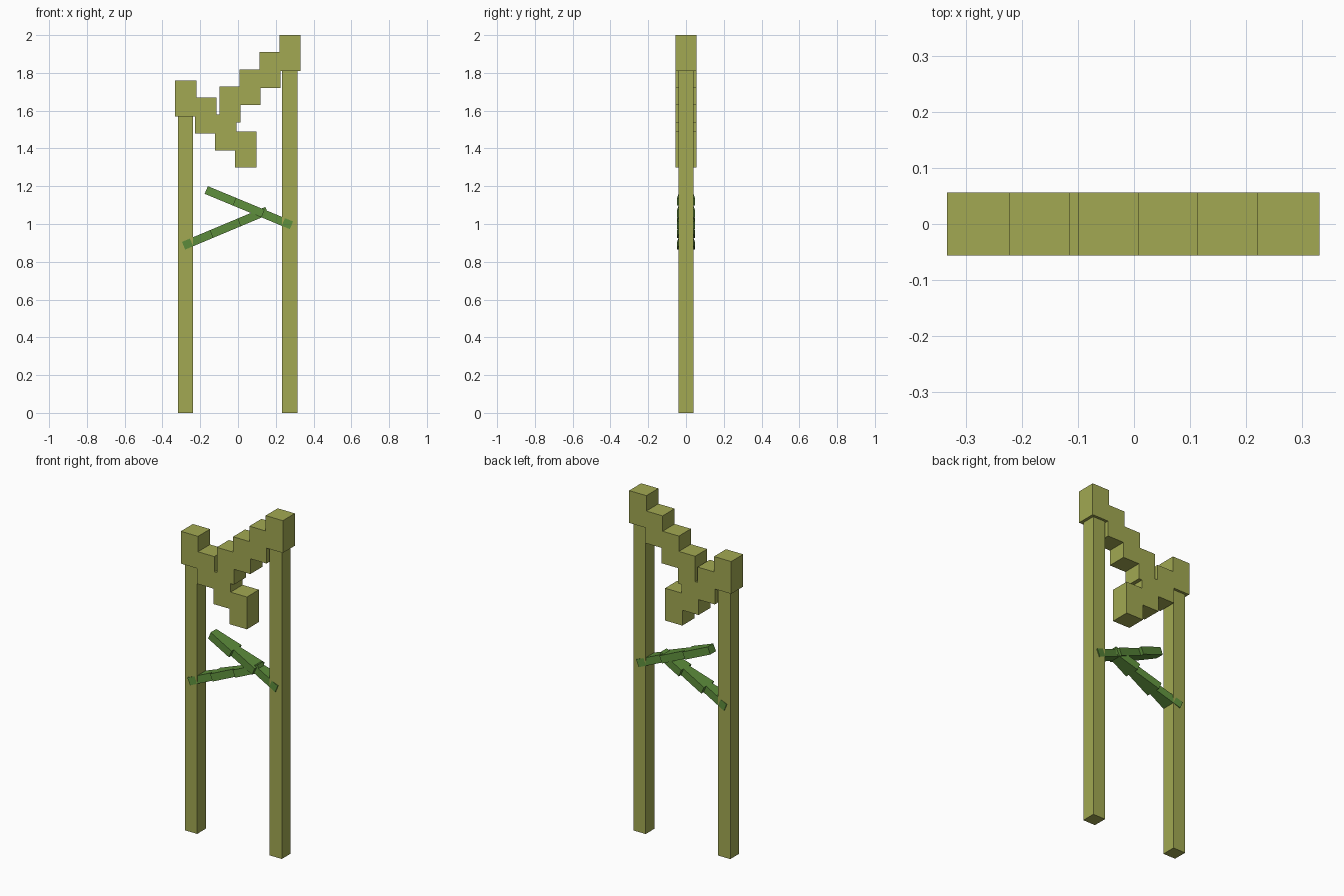
import bpy, bmesh
from mathutils import Vector

if "Cube" in bpy.data.objects:
    bpy.data.objects.remove(bpy.data.objects["Cube"])


def make_material(name, color):
    m = bpy.data.materials.new(name)
    m.diffuse_color = (*color, 1)
    m.use_nodes = True
    m.node_tree.nodes["Principled BSDF"].inputs["Base Color"].default_value = m.diffuse_color
    return m


olive = make_material("olive", (0.36, 0.395, 0.085))
green = make_material("leaf green", (0.107, 0.262, 0.044))


def finish(name, bm, mat):
    bmesh.ops.recalc_face_normals(bm, faces=bm.faces)
    me = bpy.data.meshes.new(name)
    bm.to_mesh(me)
    bm.free()
    me.materials.append(mat)
    ob = bpy.data.objects.new(name, me)
    bpy.context.collection.objects.link(ob)
    return ob


def box(name, center, size, mat):
    bm = bmesh.new()
    bmesh.ops.create_cube(bm, size=1)
    for v in bm.verts:
        v.co = Vector(c + p * s for c, p, s in zip(center, v.co, size))
    return finish(name, bm, mat)


def tapered_bar(name, a, b, half_a, half_b, thick, mat):
    """Bar in the xz plane from a to b, with its own half depth at each end."""
    bm = bmesh.new()
    bmesh.ops.create_cube(bm, size=1)
    d = (b - a).normalized()
    side = Vector((-d.z, 0, d.x))
    for v in bm.verts:
        end, half = (b, half_b) if v.co.x > 0 else (a, half_a)
        y = half if v.co.y > 0 else -half
        v.co = end + side * v.co.z * thick + Vector((0, y, 0))
    return finish(name, bm, mat)


# Two square posts of different height
box("left_post", (-0.277, 0, 0.785), (0.08, 0.082, 1.57), olive)
box("right_post", (0.274, 0, 0.906), (0.08, 0.082, 1.812), olive)

# Stepped arms of overlapping blocks descending inward from each post top
for side, x0, z0, dx in (("left", -0.277, 1.665, 0.106),
                         ("right", 0.275, 1.905, -0.106)):
    for i in range(4):
        box(f"{side}_arm_block_{i + 1}", (x0 + dx * i, 0, z0 - 0.0905 * i),
            (0.112, 0.112, 0.19), olive)

# Leaf fronds: three segments each, widening toward the lower end
fronds = (("left", Vector((0.153, 0, 1.07)), Vector((-0.288, 0, 0.885))),
          ("right", Vector((-0.168, 0, 1.18)), Vector((0.283, 0, 0.993))))
for side, top, low in fronds:
    for i in range(3):
        tapered_bar(f"{side}_frond_segment_{i + 1}", top.lerp(low, i / 3),
                    top.lerp(low, (i + 1) / 3), 0.026, 0.047, 0.044, green)
